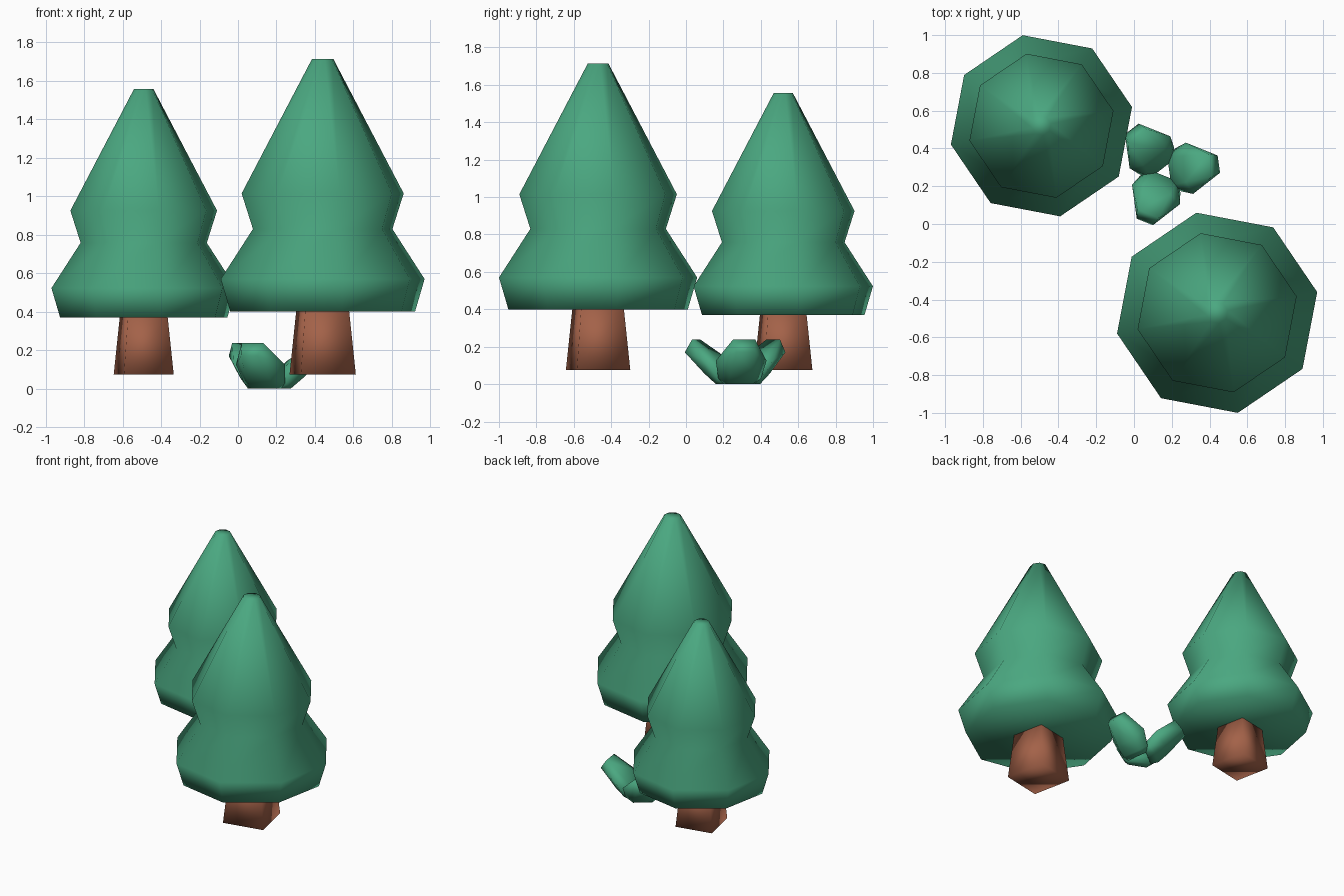
import bpy, bmesh, math

if "Cube" in bpy.data.objects:
    bpy.data.objects.remove(bpy.data.objects["Cube"])

TURN = math.radians(11.7)


def material(name, rgb):
    m = bpy.data.materials.new(name)
    m.diffuse_color = (*rgb, 1)
    m.use_nodes = True
    m.node_tree.nodes["Principled BSDF"].inputs["Base Color"].default_value = m.diffuse_color
    return m


GREEN = material("pine_green", (0.069, 0.39, 0.218))
BROWN = material("bark_brown", (0.37, 0.122, 0.066))


def finish(bm, name, mat):
    bmesh.ops.recalc_face_normals(bm, faces=bm.faces)
    for f in bm.faces:
        f.smooth = True
    me = bpy.data.meshes.new(name)
    bm.to_mesh(me)
    bm.free()
    me.materials.append(mat)
    ob = bpy.data.objects.new(name, me)
    bpy.context.collection.objects.link(ob)
    return ob


def lathe(name, mat, centre, profile, sides, angle):
    """Closed faceted solid turned from (radius, height) pairs."""
    bm = bmesh.new()
    rings = []
    for r, z in profile:
        ring = []
        for i in range(sides):
            a = angle + math.tau * i / sides
            ring.append(bm.verts.new((centre[0] + r * math.cos(a),
                                      centre[1] + r * math.sin(a), z)))
        rings.append(ring)
    for lo, hi in zip(rings, rings[1:]):
        for i in range(sides):
            j = (i + 1) % sides
            bm.faces.new((lo[i], lo[j], hi[j], hi[i]))
    bm.faces.new(rings[0][::-1])
    bm.faces.new(rings[-1])
    return finish(bm, name, mat)


# Two pine trees: eight-sided foliage on a square tapered trunk
FOLIAGE = [(0.49, 0.40), (0.541, 0.57), (0.37, 0.83), (0.43, 1.015), (0.057, 1.713)]
for label, centre, s in (("large", (0.44, -0.47), 1.0), ("small", (-0.49, 0.52), 0.905)):
    base = 0.075
    prof = [(r * s, base + (z - base) * s) for r, z in FOLIAGE]
    lathe(label + "_tree_foliage", GREEN, centre, prof, 8, TURN)
    lathe(label + "_tree_trunk", BROWN, centre,
          [(0.206 * s, base), (0.165 * s, prof[0][1])], 4, TURN + math.pi / 4)

# Small plant: three thick leaves leaning outwards (half-leaf points are mirrored)
LEAF = [(0.287, 0.046, 0.17), (0.24, 0.06, 0.238), (0.13, 0.137, 0.125),
        (0.07, 0.115, 0.03), (0.165, 0.065, 0.055), (0.10, 0.065, 0.0),
        (0.045, 0.08, 0.0), (0.022, 0.075, 0.06), (0.10, 0.07, 0.145)]
for k in range(3):
    a = math.radians(8 + 120 * k)
    bm = bmesh.new()
    for u, w, z in LEAF:
        for v in (w, -w):
            bm.verts.new((0.165 + u * math.cos(a) - v * math.sin(a),
                          0.277 + u * math.sin(a) + v * math.cos(a), z))
    hull = bmesh.ops.convex_hull(bm, input=bm.verts)
    loose = [v for v in bm.verts if not v.link_faces]
    bmesh.ops.delete(bm, geom=loose, context='VERTS')
    finish(bm, "plant_leaf_%d" % (k + 1), GREEN)
